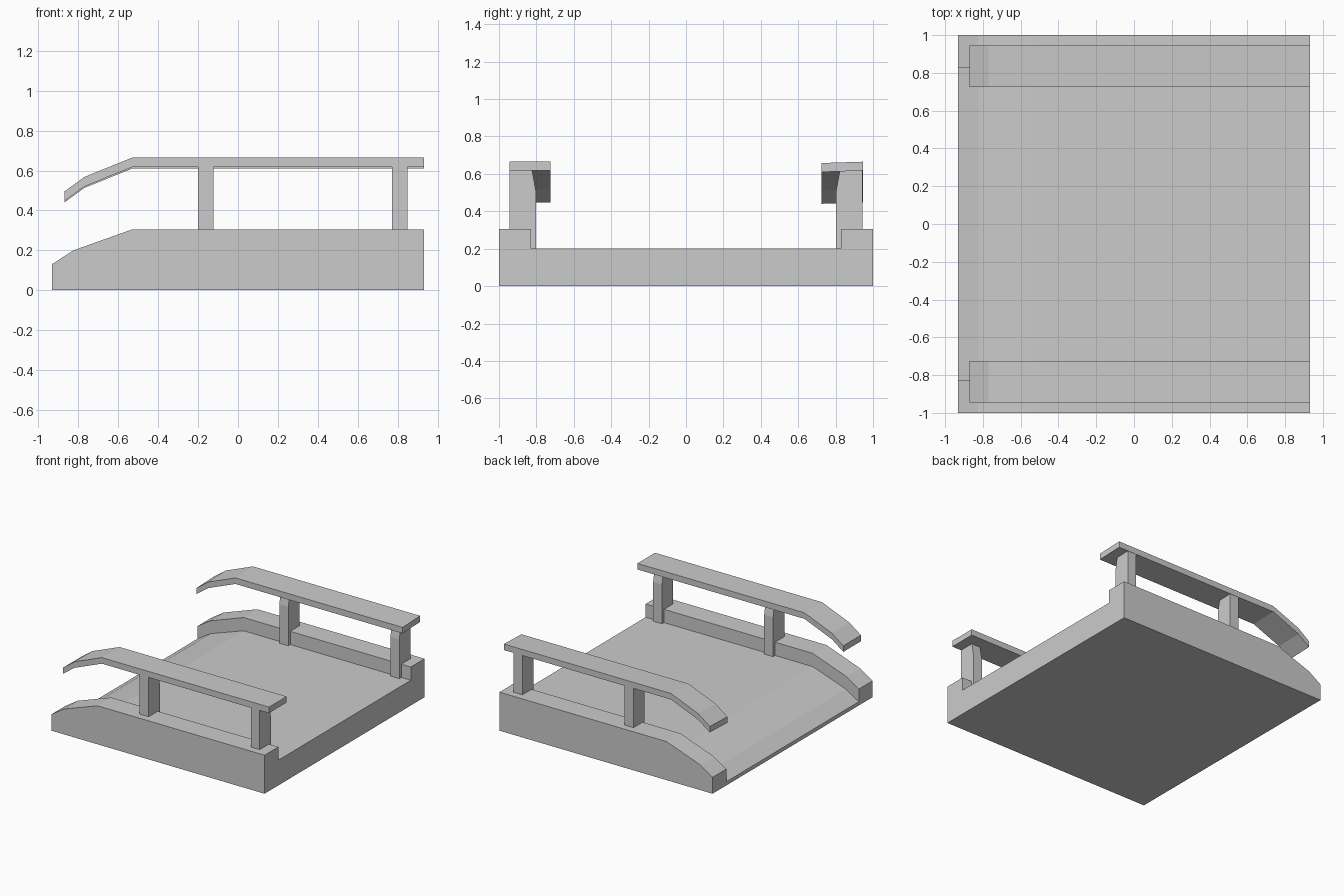
import bpy

if "Cube" in bpy.data.objects:
    bpy.data.objects.remove(bpy.data.objects["Cube"])

def prism(name, profile, place):
    """Extrude a 2D profile; place(point, end) gives 3D position at end 0 or 1."""
    n = len(profile)
    verts = [place(p, e) for e in (0, 1) for p in profile]
    faces = [list(range(n))[::-1], list(range(n, 2 * n))]
    faces += [(i, (i + 1) % n, n + (i + 1) % n, n + i) for i in range(n)]
    me = bpy.data.meshes.new(name)
    me.from_pydata(verts, [], faces)
    # consistent outward normals
    import bmesh
    bm = bmesh.new()
    bm.from_mesh(me)
    bmesh.ops.recalc_face_normals(bm, faces=bm.faces)
    bm.to_mesh(me)
    bm.free()
    ob = bpy.data.objects.new(name, me)
    bpy.context.collection.objects.link(ob)
    return ob

def along_y(name, profile, y0, y1, drop=0.0):
    """XZ profile swept from y0 to y1, sinking by drop at y1."""
    return prism(name, profile,
                 lambda p, e: (p[0], (y0, y1)[e], p[1] - drop * e))

# deck with sloping entry
along_y("deck", [(-0.933, 0), (0.933, 0), (0.933, 0.2), (-0.53, 0.2),
                 (-0.82, 0.1), (-0.933, 0.03)], -0.828, 0.828)

curb = [(-0.933, 0), (0.933, 0), (0.933, 0.305), (-0.53, 0.305),
        (-0.825, 0.2), (-0.933, 0.13)]
rail_top = [(-0.87, 0.495), (-0.77, 0.568), (-0.53, 0.665), (0.933, 0.665)]
rail = rail_top + [(x, z - 0.048) for x, z in reversed(rail_top)]
post = [(0.943, 0.2), (0.803, 0.2), (0.803, 0.51), (0.825, 0.63), (0.943, 0.63)]

for label, s, drop in (("front", -1, 0.0), ("back", 1, 0.007)):
    # side curb and overhanging handrail (back rail leans slightly inward)
    along_y(label + "_curb", curb, s * 0.828, s * 1.0)
    along_y(label + "_handrail", rail, s * 0.945, s * 0.725, drop)
    # rail posts with tapered inner top
    for pos, x in (("middle", -0.2), ("end", 0.772)):
        prism(f"{label}_{pos}_post", post,
              lambda p, e: (x + 0.078 * e, s * p[0], p[1]))
